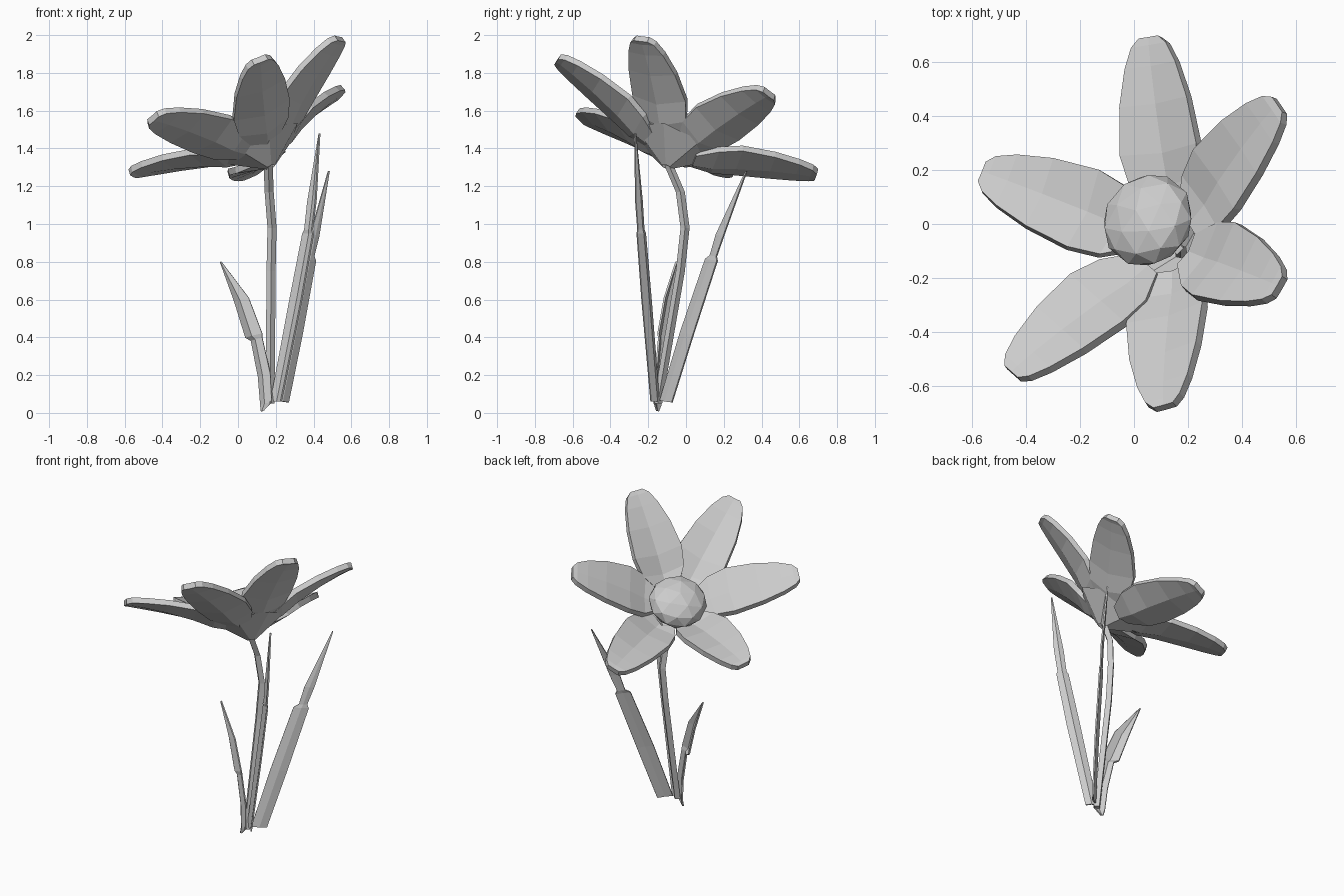
import bpy, bmesh
from mathutils import Vector, Matrix

cube = bpy.data.objects.get("Cube")
if cube:
    bpy.data.objects.remove(cube)

grey = bpy.data.materials.new("plain_grey")
grey.use_nodes = True
colour = (0.6, 0.6, 0.6, 1)
grey.diffuse_color = colour
grey.node_tree.nodes["Principled BSDF"].inputs["Base Color"].default_value = colour

# Flower frame: bottom of the cup and the direction the bloom faces
BASE = Vector((0.17, -0.1, 1.31))
AXIS = Vector((-0.42, 0.345, 0.84)).normalized()
TILT = AXIS.to_track_quat('Z', 'Y').to_matrix().to_4x4()


def finish(name, bm):
    bmesh.ops.recalc_face_normals(bm, faces=bm.faces)
    mesh = bpy.data.meshes.new(name)
    bm.to_mesh(mesh)
    bm.free()
    mesh.materials.append(grey)
    obj = bpy.data.objects.new(name, mesh)
    bpy.context.collection.objects.link(obj)
    return obj


def skin(name, rows, closed=False, thickness=0):
    """Join rows of points with quads; optionally close each row or thicken the sheet."""
    bm = bmesh.new()
    rings = [[bm.verts.new(p) for p in row] for row in rows]
    n = len(rings[0])
    for a, b in zip(rings, rings[1:]):
        for i in range(n if closed else n - 1):
            j = (i + 1) % n
            bm.faces.new((a[i], a[j], b[j], b[i]))
    if closed:
        bm.faces.new(rings[0])
        bm.faces.new(rings[-1])
    obj = finish(name, bm)
    if thickness:
        mod = obj.modifiers.new("thickness", 'SOLIDIFY')
        mod.thickness = thickness
        mod.offset = 0
    return obj


# Petals: creased, rounded sheets rising from the cup (reach, rise, half width)
PROFILE = [(0.16, 0.3, 0.07), (0.3, 0.42, 0.14), (0.45, 0.6, 0.16), (0.68, 0.8, 0.14),
           (0.86, 0.93, 0.105), (0.96, 0.99, 0.072), (1.0, 1.0, 0.04)]
TIPS = {"back": (0.06, 0.69, 1.26), "back_left": (0.54, 0.44, 1.69),
        "front_left": (0.54, -0.235, 1.98), "front": (0.115, -0.68, 1.87),
        "front_right": (-0.45, -0.555, 1.56), "back_right": (-0.56, 0.19, 1.265)}


def petal(name, tip):
    reach = Vector(tip) - BASE
    rise = AXIS * reach.dot(AXIS)
    out = reach - rise
    side = AXIS.cross(out).normalized()
    rows = []
    for r, h, w in PROFILE:
        mid = BASE + out * r + rise * h
        lift = AXIS * w * 0.18 * (1.1 - r)
        rows.append([mid - side * w + lift, mid - lift, mid + side * w + lift])
    skin(name, rows, thickness=0.035)


for place, tip in TIPS.items():
    petal("petal_" + place, tip)

# Open six-sided cup around the petal bases, spreading from the stem top
up = AXIS.orthogonal().normalized()
rim_centre = BASE + AXIS * 0.12 + Vector((0.01, -0.02, 0.015))
rim, foot = [], []
for k in range(6):
    spoke = Matrix.Rotation(k * 1.0472, 3, AXIS) @ up
    rim.append(rim_centre + spoke * 0.22)
    foot.append(BASE - AXIS * 0.01 + spoke * 0.025)
skin("flower_cup", [foot + foot[:1], rim + rim[:1]])

# Faceted dome in the middle
bm = bmesh.new()
bmesh.ops.create_icosphere(bm, subdivisions=2, radius=0.18,
                           matrix=Matrix.Translation(BASE + AXIS * 0.2
                                                     + Vector((-0.035, 0.045, -0.015)))
                           @ TILT @ Matrix.Diagonal((1, 1, 0.58, 1)))
finish("flower_centre", bm)

# Bent stem, swept as a square tube
STEM = [(0.17, -0.15, 0.05), (0.175, -0.03, 0.75), (0.18, -0.005, 0.98),
        (0.165, -0.03, 1.17), (0.16, -0.09, 1.31)]
R = 0.024
square = [Vector((R, 0, 0)), Vector((0, R, 0)), Vector((-R, 0, 0)), Vector((0, -R, 0))]
skin("stem", [[Vector(p) + c for c in square] for p in STEM], closed=True)


# Leaves: folded blades with a notch partway up (x, y, z, half width)
def leaf(name, path, across, fold):
    across = Vector(across).normalized()
    fold = Vector(fold)
    rows = []
    for x, y, z, w in path:
        mid = Vector((x, y, z))
        rows.append([mid - across * w, mid + fold * w, mid + across * w])
    skin(name, rows, thickness=0.01)


leaf("short_leaf", [(0.13, -0.15, 0.01, 0.008), (0.15, -0.15, 0.05, 0.035),
                    (0.14, -0.14, 0.2, 0.038), (0.1, -0.125, 0.39, 0.035),
                    (0.085, -0.12, 0.41, 0.052), (0.02, -0.09, 0.6, 0.045),
                    (-0.09, -0.05, 0.8, 0.003)],
     (0.8, -0.5, 0.2), (-0.2, -0.3, 0))
leaf("tall_leaf", [(0.2, -0.165, 0.06, 0.035), (0.305, -0.21, 0.6, 0.04),
                   (0.37, -0.238, 0.95, 0.036), (0.372, -0.24, 0.97, 0.026),
                   (0.39, -0.25, 1.12, 0.028), (0.43, -0.27, 1.48, 0.003)],
     (0.8, -0.6, 0), (0.2, 0.3, 0))
leaf("wide_leaf", [(0.23, -0.105, 0.06, 0.048), (0.3, 0.005, 0.42, 0.052),
                   (0.375, 0.135, 0.81, 0.047), (0.382, 0.145, 0.83, 0.025),
                   (0.405, 0.18, 0.94, 0.03), (0.48, 0.32, 1.28, 0.003)],
     (0.75, 0.65, -0.1), (0.1, -0.1, 0))
